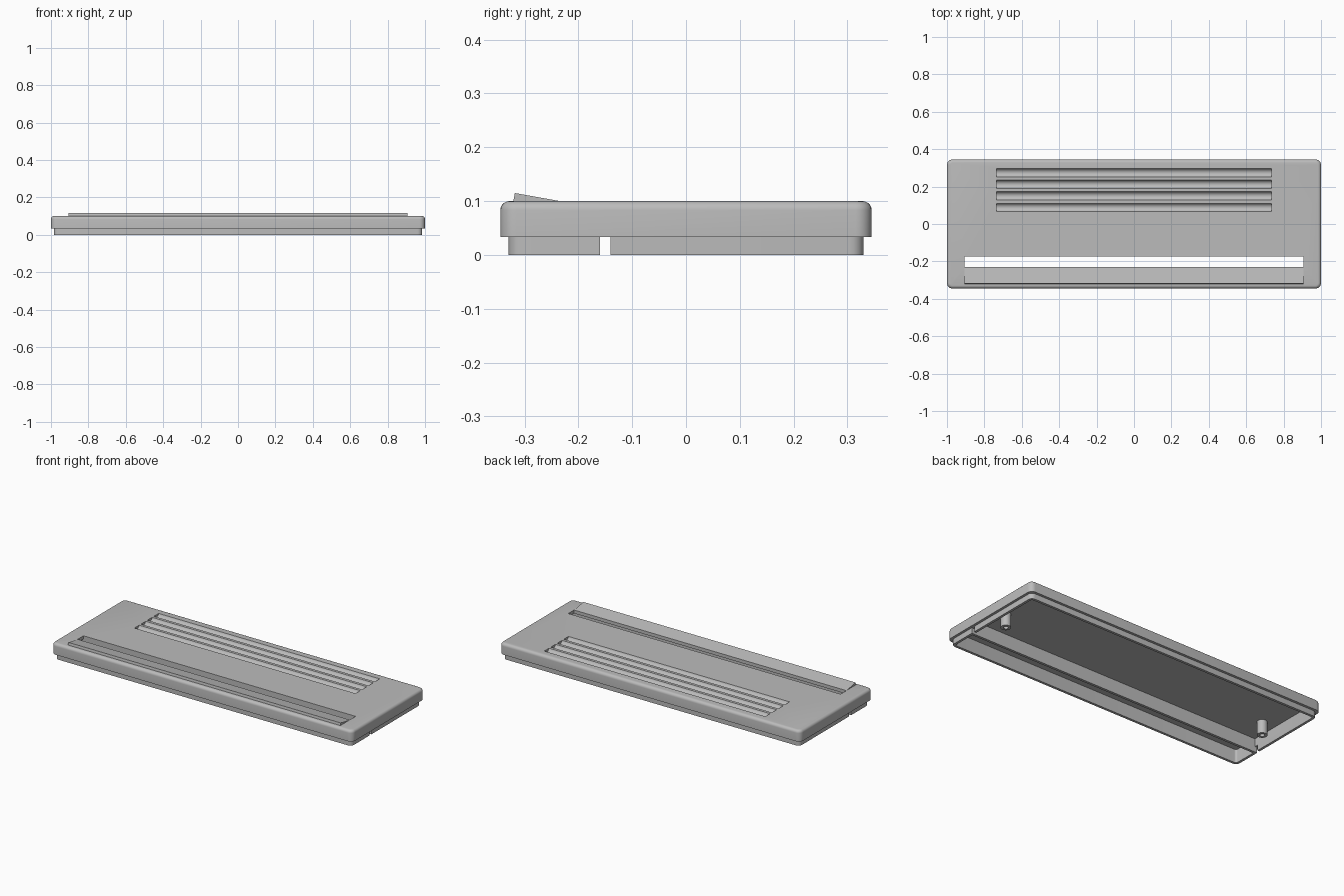
import bpy, bmesh, math
from mathutils import Matrix, Vector

cube = bpy.data.objects.get("Cube")
if cube:
    bpy.data.objects.remove(cube, do_unlink=True)

grey = bpy.data.materials.new("plain grey")
grey.use_nodes = True
COLOUR = (0.5, 0.5, 0.5, 1)
grey.diffuse_color = COLOUR
grey.node_tree.nodes["Principled BSDF"].inputs["Base Color"].default_value = COLOUR


def finish(bm, name):
    mesh = bpy.data.meshes.new(name)
    bmesh.ops.recalc_face_normals(bm, faces=bm.faces)
    bm.to_mesh(mesh)
    bm.free()
    mesh.materials.append(grey)
    ob = bpy.data.objects.new(name, mesh)
    bpy.context.collection.objects.link(ob)
    return ob


def block(name, lo, hi, corner=0, top=0):
    """Box between two corners, with optional rounded uprights and top rim."""
    lo, hi = Vector(lo), Vector(hi)
    bm = bmesh.new()
    bmesh.ops.create_cube(bm, size=1)
    bmesh.ops.transform(bm, verts=bm.verts,
                        matrix=Matrix.Translation((lo + hi) / 2) @ Matrix.Diagonal(hi - lo).to_4x4())
    if corner:
        uprights = [e for e in bm.edges if abs(e.verts[0].co.z - e.verts[1].co.z) > 1e-4]
        bmesh.ops.bevel(bm, geom=uprights, offset=corner, segments=6, profile=0.5, affect='EDGES')
    if top:
        rim = [e for e in bm.edges if all(v.co.z > hi.z - 1e-4 for v in e.verts)]
        bmesh.ops.bevel(bm, geom=rim, offset=top, segments=5, profile=0.5, affect='EDGES')
    return finish(bm, name)


def cylinder(name, centre, radius, depth, along_x=False, sides=32):
    bm = bmesh.new()
    turn = Matrix.Rotation(math.pi / 2, 4, 'Y') if along_x else Matrix()
    bmesh.ops.create_cone(bm, cap_ends=True, segments=sides, radius1=radius, radius2=radius,
                          depth=depth, matrix=Matrix.Translation(centre) @ turn)
    return finish(bm, name)


def combine(ob, others, operation):
    """Apply booleans in order, then remove the tool objects."""
    for other in others:
        mod = ob.modifiers.new("cut", 'BOOLEAN')
        mod.operation, mod.solver, mod.object = operation, 'EXACT', other
    graph = bpy.context.evaluated_depsgraph_get()
    mesh = bpy.data.meshes.new_from_object(ob.evaluated_get(graph))
    ob.modifiers.clear()
    ob.data = mesh
    for other in others:
        bpy.data.objects.remove(other, do_unlink=True)


def smooth(ob):
    bpy.ops.object.select_all(action='DESELECT')
    ob.select_set(True)
    bpy.context.view_layer.objects.active = ob
    bpy.ops.object.shade_smooth_by_angle(angle=math.radians(35))


CEILING = 0.08

# Cover: rounded upper shell joined to the stepped lower lip
cover = block("cover", (-1, -0.345, 0.033), (1, 0.345, 0.1), corner=0.03, top=0.017)
lip = block("lip", (-0.985, -0.33, 0), (0.985, 0.33, 0.05), corner=0.025)
combine(cover, [lip], 'UNION')

# Hollow underside, long slot, side notches and half-round grooves
cuts = [block("hollow", (-0.97, -0.315, -0.1), (0.97, 0.315, CEILING), corner=0.012),
        block("slot", (-0.905, -0.23, 0.05), (0.905, -0.175, 0.2)),
        block("notch", (-1.1, -0.16, -0.1), (1.1, -0.14, 0.033))]
for i in range(4):
    cuts.append(cylinder("groove", (0, 0.0885 + 0.0617 * i, 0.106), 0.0233, 1.47, along_x=True))
combine(cover, cuts, 'DIFFERENCE')
smooth(cover)

# Partition behind the slot
block("partition", (-0.972, -0.175, 0), (0.972, -0.16, CEILING + 0.003))

# Sloping ridge in front of the slot
bm = bmesh.new()
profile = [(-0.321, 0.098), (-0.318, 0.115), (-0.231, 0.0995), (-0.231, 0.098)]
face = bm.faces.new([bm.verts.new((-0.905, y, z)) for y, z in profile])
side = bmesh.ops.extrude_face_region(bm, geom=[face])["geom"]
bmesh.ops.translate(bm, vec=(1.81, 0, 0), verts=[v for v in side if isinstance(v, bmesh.types.BMVert)])
finish(bm, "ridge")

# Screw posts with blind holes
for label, x in (("left", 0.885), ("right", -0.885)):
    post = cylinder(label + "_post", (x, 0, 0.041), 0.028, 0.082)
    combine(post, [cylinder("bore", (x, 0, 0), 0.013, 0.1)], 'DIFFERENCE')
    smooth(post)
